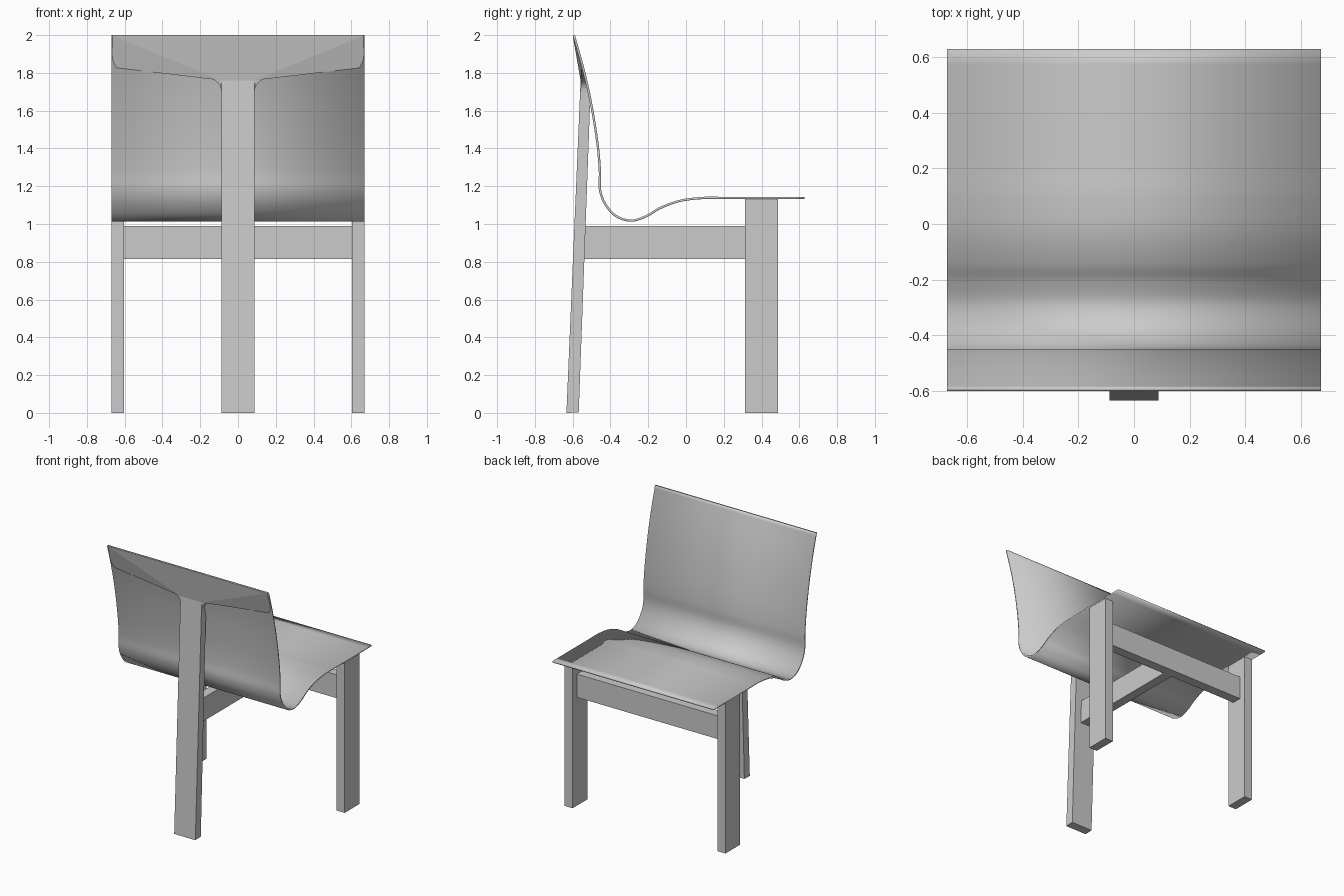
import bpy, bmesh, math
from mathutils import Vector

cube = bpy.data.objects.get("Cube")
if cube:
    bpy.data.objects.remove(cube, do_unlink=True)

grey = bpy.data.materials.new("plain grey")
grey.use_nodes = True
colour = (0.6, 0.6, 0.6, 1)
grey.diffuse_color = colour
grey.node_tree.nodes["Principled BSDF"].inputs["Base Color"].default_value = colour

HALF = 0.67     # half width of the chair
POST = 0.088    # half width of the rear leg


def make_object(name, bm):
    bmesh.ops.recalc_face_normals(bm, faces=bm.faces)
    mesh = bpy.data.meshes.new(name)
    bm.to_mesh(mesh)
    bm.free()
    mesh.materials.append(grey)
    obj = bpy.data.objects.new(name, mesh)
    bpy.context.collection.objects.link(obj)
    return obj


def prism(name, x0, x1, outline):
    """Extrude a side outline of (y, z) points from x0 to x1."""
    bm = bmesh.new()
    face = bm.faces.new([bm.verts.new((x0, y, z)) for y, z in outline])
    moved = bmesh.ops.extrude_face_region(bm, geom=[face])["geom"]
    verts = [v for v in moved if isinstance(v, bmesh.types.BMVert)]
    bmesh.ops.translate(bm, verts=verts, vec=(x1 - x0, 0, 0))
    return make_object(name, bm)


def box(name, x0, x1, y0, y1, z0, z1):
    return prism(name, x0, x1, [(y0, z0), (y1, z0), (y1, z1), (y0, z1)])


def smooth_path(points, steps=8):
    """Catmull-Rom curve through the points."""
    pts = [Vector(p) for p in points]
    pts = [2 * pts[0] - pts[1]] + pts + [2 * pts[-1] - pts[-2]]
    path = []
    for a, b, c, d in zip(pts, pts[1:], pts[2:], pts[3:]):
        # centripetal knots keep uneven spacing free of wobble
        t1 = (b - a).length ** 0.5
        t2 = t1 + (c - b).length ** 0.5
        t3 = t2 + (d - c).length ** 0.5
        for i in range(steps):
            t = t1 + (t2 - t1) * i / steps
            p = a.lerp(b, t / t1)
            q = b.lerp(c, (t - t1) / (t2 - t1))
            r = c.lerp(d, (t - t2) / (t3 - t2))
            path.append(p.lerp(q, t / t2).lerp(q.lerp(r, (t - t1) / (t3 - t1)), (t - t1) / (t2 - t1)))
    return path + [pts[-2]]


# Bent sheet forming the backrest and seat
path = smooth_path([(-0.594, 2.0), (-0.546, 1.83), (-0.505, 1.65), (-0.468, 1.42),
                    (-0.456, 1.28), (-0.455, 1.18), (-0.43, 1.11), (-0.37, 1.042),
                    (-0.288, 1.018), (-0.205, 1.044), (-0.14, 1.083), (-0.034, 1.122),
                    (0.093, 1.138), (0.2, 1.138), (0.628, 1.138)])
bm = bmesh.new()
rows = [[bm.verts.new((x, y, z)) for x in (-HALF, HALF)] for y, z in path]
for a, b in zip(rows, rows[1:]):
    bm.faces.new((a[0], a[1], b[1], b[0]))
shell = make_object("seat_shell", bm)
solid = shell.modifiers.new("thickness", "SOLIDIFY")
solid.thickness = 0.012
solid.offset = 0
bpy.context.view_layer.objects.active = shell
shell.select_set(True)
bpy.ops.object.shade_smooth_by_angle(angle=math.radians(30))

# Front legs and rails
for side, name in ((1, "left"), (-1, "right")):
    box("front_leg_" + name, *sorted((side * 0.603, side * HALF)), 0.312, 0.488, 0, 1.133)
box("front_rail", -0.604, 0.604, 0.365, 0.437, 0.815, 0.99)
box("centre_rail", -0.035, 0.035, -0.56, 0.37, 0.815, 0.99)

# Leaning rear leg
prism("rear_leg", -POST, POST, [(-0.633, 0.0), (-0.568, 0.002), (-0.507, 1.66),
                                (-0.527, 1.76), (-0.558, 1.76)])


def shell_y(z):
    """Middle of the backrest sheet at height z."""
    for a, b in zip(path, path[1:]):
        if b.y <= z <= a.y:
            return a.x + (b.x - a.x) * (a.y - z) / (a.y - b.y)
    return path[0].x


# Flared head that joins the rear leg to the top of the backrest
neck = Vector((POST, -0.558, 1.76))
tip = Vector((HALF, -0.600, 2.0))
wing = Vector((HALF, shell_y(1.83) - 0.005, 1.83))
normal = (tip - neck).cross(wing - neck)
radius = 0.07
fillet = []
for i in range(7):
    a = math.radians(83) * i / 6
    x = POST + radius * (1 - math.cos(a))
    z = 1.70 + radius * math.sin(a)
    plane_y = neck.y - (normal.x * (x - neck.x) + normal.z * (z - neck.z)) / normal.y
    leg_y = neck.y - (neck.z - z) * 0.043
    fillet.append(Vector((x, leg_y + (plane_y - leg_y) * i / 6, z)))

bm = bmesh.new()
tops = []
for side in (1, -1):
    def add(p, y=None):
        return bm.verts.new((side * p.x, p.y if y is None else y, p.z))
    n, t = add(neck), add(tip)
    lower = [add(p) for p in fillet + [wing]]
    inner = [add(p, shell_y(p.z)) for p in fillet + [wing]]
    bm.faces.new((n, t, lower[-1]))
    for i in range(len(lower) - 1):
        bm.faces.new((n, lower[i + 1], lower[i]))
        bm.faces.new((lower[i], lower[i + 1], inner[i + 1], inner[i]))
    tops.append((n, t))
(n1, t1), (n2, t2) = tops
bm.faces.new((n1, t1, t2, n2))
make_object("backrest_bracket", bm)
